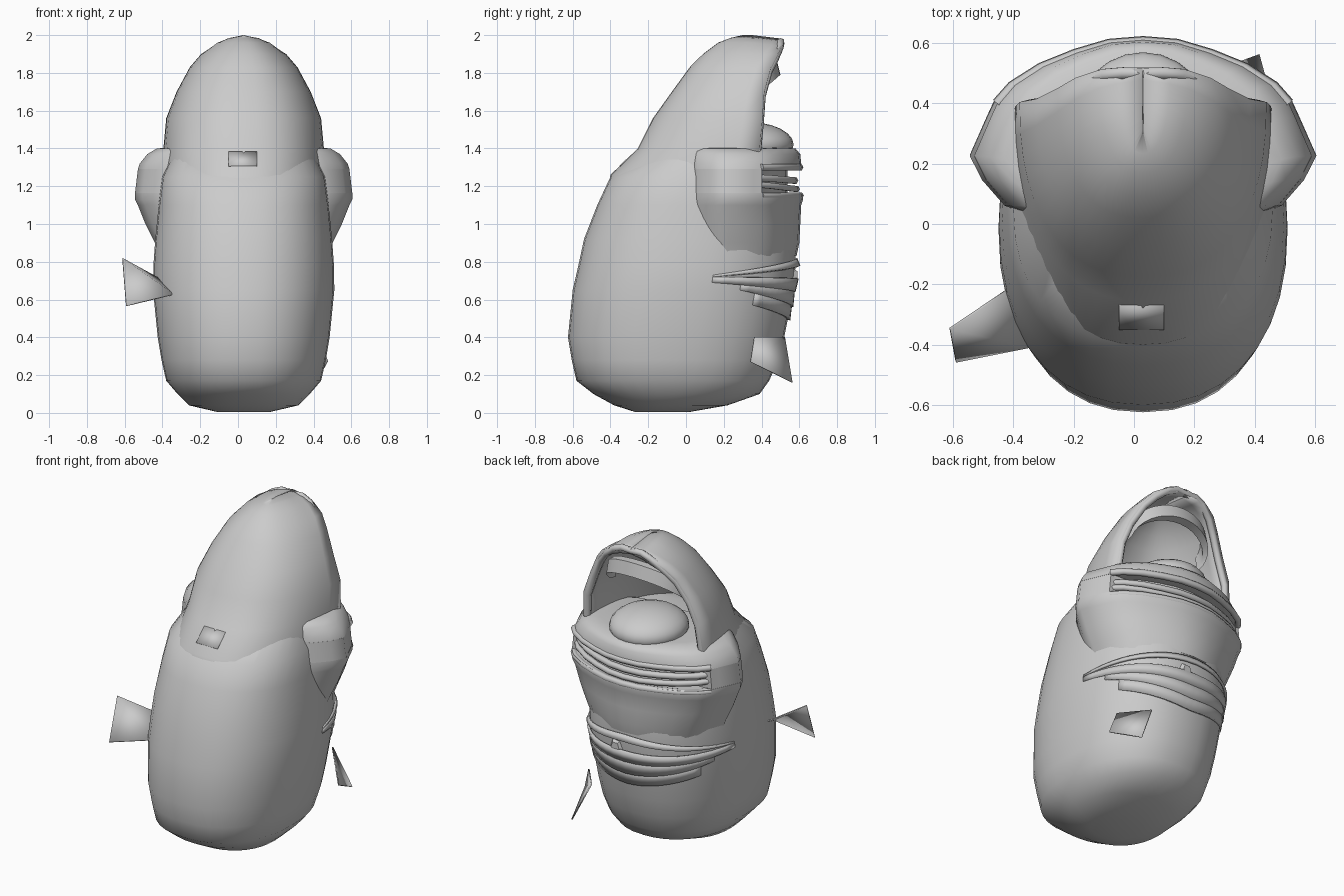
import bpy, math
from math import sin, cos, radians, copysign

if "Cube" in bpy.data.objects:
    bpy.data.objects.remove(bpy.data.objects["Cube"])

CX = 0.03  # the figure leans slightly off centre


def finish(name, verts, faces, thick=0, angle=40):
    me = bpy.data.meshes.new(name)
    me.from_pydata(verts, [], faces)
    me.update()
    ob = bpy.data.objects.new(name, me)
    bpy.context.collection.objects.link(ob)
    if thick:
        m = ob.modifiers.new("thickness", 'SOLIDIFY')
        m.thickness, m.offset = thick, -1
    bpy.ops.object.select_all(action='DESELECT')
    ob.select_set(True)
    bpy.context.view_layer.objects.active = ob
    bpy.ops.object.shade_smooth_by_angle(angle=radians(angle))
    return ob


def loft(name, rows, closed=False, caps=False, thick=0, angle=40):
    n = len(rows[0])
    faces = []
    for i in range(len(rows) - 1):
        for j in range(n if closed else n - 1):
            k = (j + 1) % n
            faces.append((i*n + j, i*n + k, (i+1)*n + k, (i+1)*n + j))
    if caps:
        faces.append(tuple(reversed(range(n))))
        faces.append(tuple(range((len(rows)-1)*n, len(rows)*n)))
    return finish(name, [p for r in rows for p in r], faces, thick, angle)


def spow(v, e):
    return copysign(abs(v) ** e, v)


def lerp_rows(table, z):
    for a, b in zip(table, table[1:]):
        if z <= b[0]:
            t = max(0, (z - a[0]) / (b[0] - a[0]))
            return [p + (q - p) * t for p, q in zip(a, b)]
    return table[-1]


# body profile: height, half width, front y, back y
BODY = [(0.005, .14, -.27, .02), (.04, .29, -.38, .22), (.10, .35, -.49, .39),
        (.17, .41, -.58, .44), (.28, .435, -.605, .49), (.4, .455, -.625, .52),
        (.65, .48, -.60, .57), (.78, .478, -.57, .58), (.92, .468, -.54, .58),
        (1.1, .45, -.47, .55), (1.25, .43, -.40, .5), (1.38, .37, -.21, .45)]


def body_pt(a, z, off=0):
    """Point on the body; a = 0 faces +y, positive toward +x."""
    _, hw, yf, yb = lerp_rows(BODY, z)
    return (CX + (hw + off) * spow(sin(a), .88),
            (yf + yb)/2 + ((yb - yf)/2 + off) * spow(cos(a), .88), z)


N = 36
loft("body", [[body_pt(-2*math.pi*j/N, r[0]) for j in range(N)] for r in BODY],
     closed=True, caps=True)

# hood: open U sections closing to a brimmed crown
HOOD = [(1.1, .43, -.43, .25), (1.26, .432, -.40, .34), (1.4, .425, -.255, .39),
        (1.56, .41, -.175, .405), (1.7, .355, -.075, .415), (1.83, .285, .02, .45),
        (1.9, .225, .09, .485), (1.96, .15, .17, .51), (1.985, .09, .235, .515),
        (2.0, .003, .30, .517)]
rows = []
for z, hw, yf, yb in HOOD:
    row = []
    for j in range(25):
        t = radians(-90 + 180*j/24)
        y = yb - (yb - yf)*spow(max(cos(t), 0), .85)
        drop = .12*max(0, y - .35) if z > 1.95 else 0
        row.append((CX + hw*spow(sin(t), .85), y, z - drop))
    rows.append(row)
loft("hood", rows, thick=.04, angle=50)

# rounded rim around the hood opening
def tube(name, pts, r):
    cu = bpy.data.curves.new(name, 'CURVE')
    cu.dimensions = '3D'
    cu.bevel_depth, cu.bevel_resolution = r, 1
    sp = cu.splines.new('POLY')
    sp.points.add(len(pts) - 1)
    for p, co in zip(sp.points, pts):
        p.co = (*co, 1)
    cu.use_fill_caps = True
    ob = bpy.data.objects.new(name, cu)
    bpy.context.collection.objects.link(ob)


side = [(hw - .022, yb - .014, z - .022) for z, hw, yf, yb in HOOD[2:-1]]
tube("hood_rim", [(CX - x, y, z) for x, y, z in side] + [(CX, .5, 1.958)]
     + [(CX + x, y, z) for x, y, z in side[::-1]], .022)

# arched band inside the hood
rows = []
for dy, dz in ((-.05, .03), (.0, .03), (.02, -.05), (-.03, -.06), (-.05, .03)):
    rows.append([(CX + .27*sin(t), .33 + .15*cos(t) + dy, 1.71 + .13*cos(t) + dz)
                 for t in [radians(-95 + 190*j/18) for j in range(19)]])
loft("inner_arch", rows)

# collar plan (x / half width, y / back depth), mirrored
half = [(0, 1), (.2, .985), (.4, .93), (.6, .855), (.77, .755), (.86, .66), (.9, .58),
        (1, .37), (.93, .24), (.8, .1), (.66, .05)]
plan = half[::-1] + [(-x, y) for x, y in half[1:]]


def collar_row(z, hw, yb, slot=0):
    pts = []
    for x, y in plan:
        k = 1 - slot if y > .7 else 1
        pts.append((CX + x*hw*k, y*yb*k, z))
    return pts


COLLAR = [(.84, .40, .55), (.83, .44, .585), (.90, .47, .60), (1.0, .52, .605),
          (1.10, .56, .61), (1.13, .575, .62), (1.165, .575, .615), (1.165, .575, .61, .12),
          (1.29, .56, .61, .12), (1.29, .56, .615), (1.32, .55, .61), (1.37, .51, .605),
          (1.40, .46, .58), (1.405, .38, .5)]
loft("collar", [collar_row(*r) for r in COLLAR], closed=True, caps=True, angle=55)

# lips framing the collar slot and the bars inside it
front = [(x, y) for x, y in plan if y > .63]
for name, z, s, r, sag in (("upper_lip", 1.30, .602, .02, 0), ("lower_lip", 1.15, .604, .02, 0),
                           ("slot_bar_upper", 1.25, .575, .02, .02),
                           ("slot_bar_lower", 1.215, .585, .018, .03)):
    tube(name, [(CX + x*s*.93, y*s, z - sag*(1 - x*x)) for x, y in front], r)

# rounded tongue resting on the collar
bpy.ops.mesh.primitive_uv_sphere_add(segments=24, ring_count=12, location=(CX, .33, 1.42))
tongue = bpy.context.object
tongue.name = "tongue"
tongue.scale = (.23, .24, .12)
bpy.ops.object.shade_smooth()


# wrapped cloth strips on the back of the body
def strip(name, top, bottom, off_top, off_bottom, reach=78, thick=.015):
    """top and bottom are (middle height, end height)."""
    rows = []
    for (zm, ze), off in ((bottom, off_bottom), (top, off_top)):
        row = []
        for j in range(25):
            s = 1 - 2*j/24
            row.append(body_pt(radians(reach)*s, zm + (ze - zm)*abs(s)**1.3, off*(1 - s*s) + .004))
        rows.append(row)
    loft(name, rows, thick=thick)


strip("fold_upper", (.82, .73), (.78, .72), .005, .022)
strip("fold_lower", (.71, .72), (.64, .69), .018, .008)
strip("swag_middle", (.66, .69), (.56, .65), .003, .012, 62)
strip("swag_bottom", (.59, .64), (.49, .57), .002, .01, 52)

# knot at the middle of the folds
bpy.ops.mesh.primitive_cone_add(vertices=5, radius1=.08, radius2=.03, depth=.06,
                                location=(.09, .56, .725), rotation=(radians(-90), 0, 0))
bpy.context.object.name = "knot"

# thin loose flaps
FLAPS = {
    "left_flap": [(-.61, -.35, .82), (-.59, -.46, .57), (-.34, -.41, .63), (-.41, -.215, .71)],
    "right_flap": [(.47, .34, .27), (.43, .36, .40), (.30, .52, .40), (.41, .56, .16)],
    "front_patch": [(-.05, -.352, 1.31), (.10, -.352, 1.31), (.10, -.27, 1.385), (-.05, -.27, 1.385)],
}
for name, pts in FLAPS.items():
    finish(name, pts, [(0, 1, 2, 3)], thick=.008)
